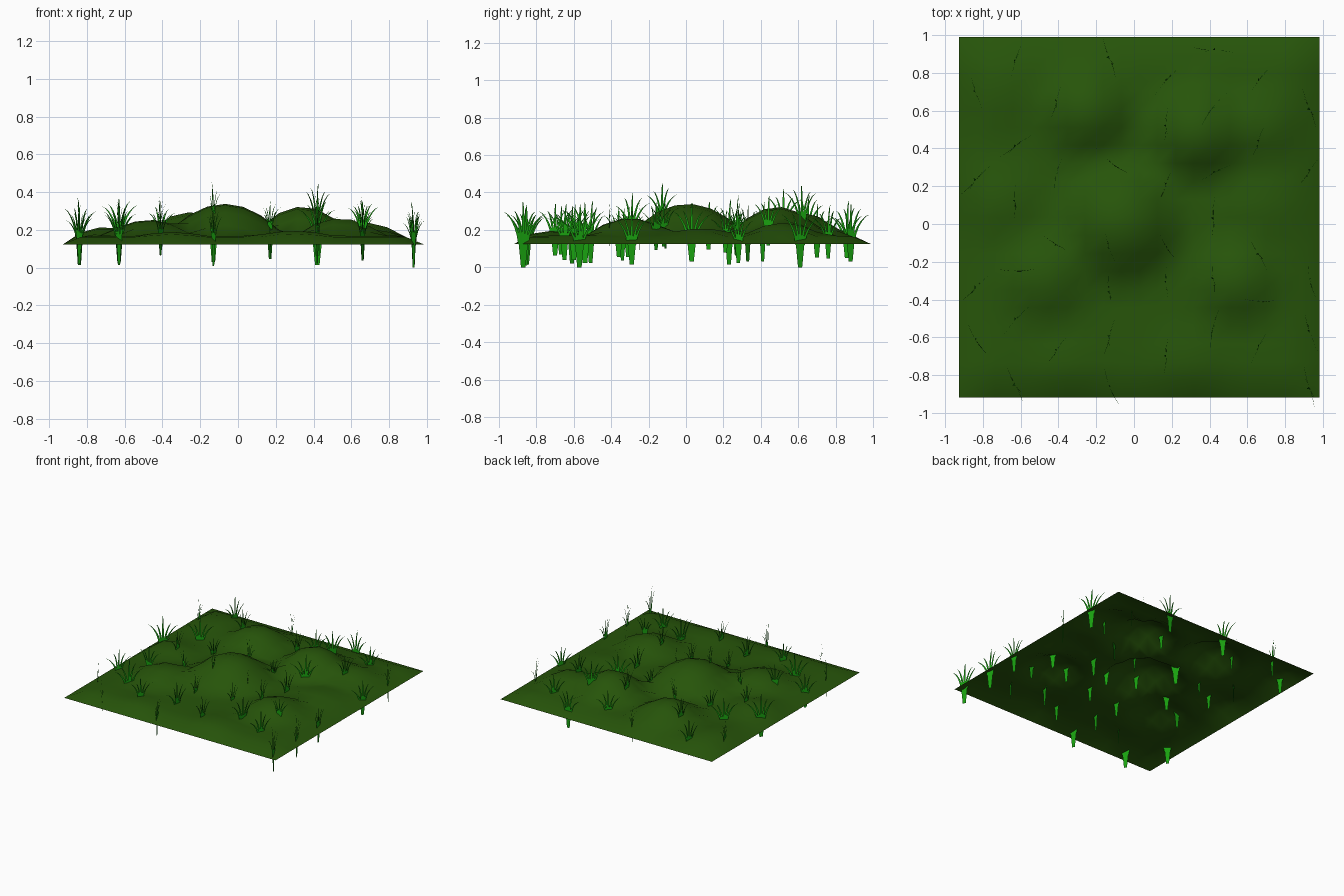
import bpy, bmesh, math, random

random.seed(4)
CX, CY, SIZE = 0.028, 0.035, 1.91


def material(name, rgb):
    m = bpy.data.materials.new(name)
    m.diffuse_color = (*rgb, 1)
    return m


soil_mat = material("meadow_green", (0.02, 0.09, 0.003))
grass_mat = material("blade_green", (0.01, 0.36, 0.005))

# Domed hills: x, y, height above the rim, radius
HILLS = [(-0.07, 0.01, 0.215, 0.36), (0.34, 0.49, 0.2, 0.3),
         (-0.25, 0.6, 0.17, 0.29), (0.54, -0.3, 0.14, 0.29),
         (-0.47, -0.28, 0.13, 0.3), (0.66, 0.52, 0.115, 0.28),
         (0.3, -0.72, 0.07, 0.35), (-0.7, 0.12, 0.09, 0.3),
         (-0.35, -0.75, 0.065, 0.3), (-0.7, 0.7, 0.075, 0.35),
         (0.65, 0.08, 0.085, 0.32)]


def ground(x, y):
    edge = SIZE / 2 - max(abs(x - CX), abs(y - CY))
    rise = min(max(edge / 0.11, 0), 1)
    h = 0.045
    for hx, hy, a, r in HILLS:
        h = max(h, a * (1 - ((x - hx) ** 2 + (y - hy) ** 2) / (r * r)))
    return 0.124 + rise * h


# Terrain sheet
bpy.ops.mesh.primitive_grid_add(x_subdivisions=20, y_subdivisions=20,
                                size=SIZE, location=(0, 0, 0))
terrain = bpy.context.object
terrain.name = "hilly_ground"
for v in terrain.data.vertices:
    v.co.x += CX
    v.co.y += CY
    v.co.z = ground(v.co.x, v.co.y)
terrain.data.materials.append(soil_mat)
bpy.ops.object.shade_smooth()


# Flat fan of curved blades on a tapered stem sunk below the origin
def tuft_mesh(name):
    bm = bmesh.new()

    def strip(points):
        # points: u, z, half width, sideways offset
        rows = [[bm.verts.new((u + s * w, o, z)) for s in (-1, 1)]
                for u, z, w, o in points]
        for a, b in zip(rows, rows[1:]):
            bm.faces.new((a[0], a[1], b[1], b[0]))

    strip([(0, -0.165, 0.013, 0), (0, -0.03, 0.027, 0)])
    for i in range(5):
        f = (i - 2) / 2
        lean = 0.1 * f + random.uniform(-0.012, 0.012)
        top = 0.185 - 0.06 * abs(f) + random.uniform(-0.025, 0.015)
        side = random.uniform(-0.02, 0.02)
        pts = []
        for k in range(6):
            t = k / 5
            pts.append((0.02 * f + lean * t ** 1.4,
                        -0.04 + (top + 0.04) * (1 - (1 - t) ** 1.5),
                        0.009 * (1 - t) ** 0.7 + 0.0004, side * t * t))
        strip(pts)
    me = bpy.data.meshes.new(name)
    bm.to_mesh(me)
    bm.free()
    me.materials.append(grass_mat)
    return me


variants = [tuft_mesh(f"grass_tuft_{i}") for i in range(4)]

# Planting columns: x, then (y, fan direction in degrees, scale)
PLANTING = [
    (-0.84, [(0.70, 110, .8), (0.23, 50, 1.0), (-0.34, 50, .8), (-0.61, 120, .9)]),
    (-0.63, [(0.86, 75, .85), (0.41, 40, .9), (0.12, 95, .75), (-0.25, 178, .8),
             (-0.51, 50, .95), (-0.85, 120, .9)]),
    (-0.41, [(0.65, 80, .75), (0.27, 75, .7), (-0.11, 150, .7), (-0.67, 60, .75)]),
    (-0.13, [(0.88, 115, .9), (0.33, 140, .9), (-0.13, 110, .75), (-0.36, 100, .75),
             (-0.60, 80, .85), (-0.86, 110, .9)]),
    (0.17, [(0.76, 50, .8), (0.52, 90, .8), (0.21, 75, .65), (-0.12, 120, .7),
            (-0.31, 95, .75), (-0.70, 90, .8)]),
    (0.42, [(0.92, 0, .9), (0.62, 50, .9), (0.27, 30, .9), (0.03, 92, .9),
            (-0.29, 100, .8), (-0.54, 75, .95)]),
    (0.66, [(0.76, 55, .8), (0.44, 75, .75), (-0.16, 125, .75), (-0.41, 175, .7),
            (-0.65, 65, .85)]),
    (0.93, [(0.61, 115, .95), (0.28, 60, .8), (-0.29, 100, .85), (-0.57, 110, .95),
            (-0.87, 110, 1.0)]),
]
n = 0
for x, row in PLANTING:
    for y, deg, s in row:
        tuft = bpy.data.objects.new("grass_tuft", variants[n % 4])
        # Sink each stem through the ground but never below the floor
        tuft.location = (x, y, max(ground(x, y) + 0.01, 0.165 * s))
        tuft.rotation_euler = (0, 0, math.radians(deg))
        tuft.scale = (s, s, s)
        bpy.context.collection.objects.link(tuft)
        n += 1
